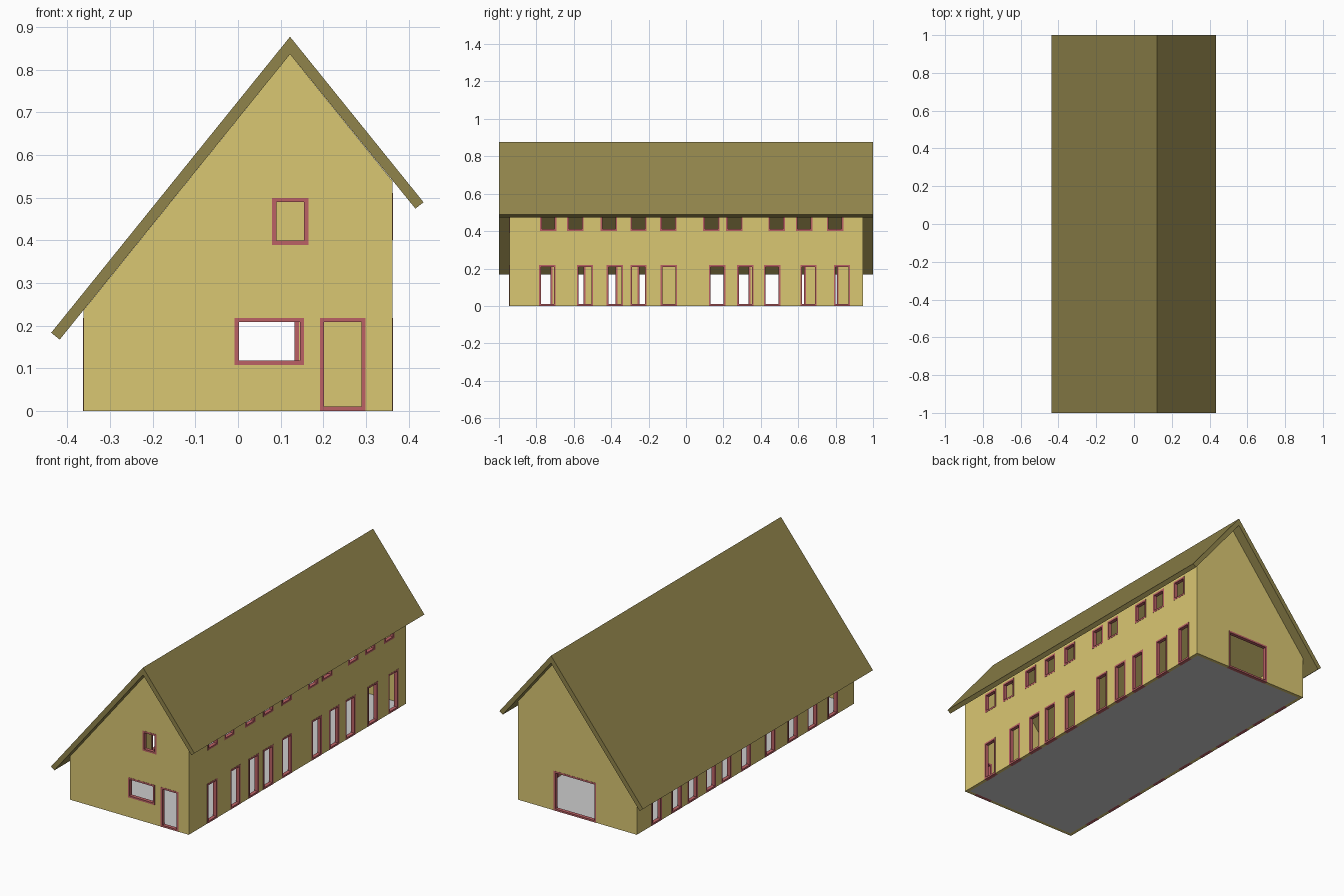
import bpy, bmesh

if "Cube" in bpy.data.objects:
    bpy.data.objects.remove(bpy.data.objects["Cube"])

HX, HY, T = 0.362, 0.945, 0.018      # wall half sizes and thickness
RIDGE_X, RIDGE_Z = 0.122, 0.836      # underside of the ridge
BAR, LIP = 0.01, 0.001               # frame bar width, frame projection


def material(name, rgb):
    m = bpy.data.materials.new(name)
    m.diffuse_color = (*rgb, 1)
    m.use_nodes = True
    m.node_tree.nodes["Principled BSDF"].inputs["Base Color"].default_value = m.diffuse_color
    return m


WALL = material("wall_yellow", (0.70, 0.57, 0.17))
ROOF = material("roof_olive", (0.28, 0.23, 0.07))
FRAME = material("frame_red", (0.50, 0.12, 0.13))


def add_object(name, bm, mat=None):
    bmesh.ops.recalc_face_normals(bm, faces=bm.faces)
    me = bpy.data.meshes.new(name)
    bm.to_mesh(me)
    bm.free()
    ob = bpy.data.objects.new(name, me)
    bpy.context.collection.objects.link(ob)
    if mat:
        me.materials.append(mat)
    return ob


def prism(name, profile, half, mat):
    """Extrude an x-z profile along y."""
    bm = bmesh.new()
    face = bm.faces.new([bm.verts.new((x, -half, z)) for x, z in profile])
    ext = bmesh.ops.extrude_face_region(bm, geom=[face])["geom"]
    verts = [v for v in ext if isinstance(v, bmesh.types.BMVert)]
    bmesh.ops.translate(bm, verts=verts, vec=(0, 2 * half, 0))
    return add_object(name, bm, mat)


def add_box(bm, lo, hi):
    verts = bmesh.ops.create_cube(bm, size=1)["verts"]
    for v in verts:
        v.co = [(a + b) / 2 + c * (b - a) for a, b, c in zip(lo, hi, v.co)]


def subtract(ob, cutter):
    mod = ob.modifiers.new("cut", "BOOLEAN")
    mod.operation, mod.solver, mod.object = "DIFFERENCE", "EXACT", cutter
    bpy.context.view_layer.objects.active = ob
    bpy.ops.object.modifier_apply(modifier=mod.name)
    bpy.data.objects.remove(cutter)


# Openings: name, wall side, start and end along the wall, bottom, top
openings = [
    ("front_window", "front", -0.008, 0.155, 0.108, 0.218),
    ("front_door", "front", 0.192, 0.299, 0, 0.218),
    ("front_attic_window", "front", 0.080, 0.165, 0.389, 0.499),
    ("back_gate", "back", -0.115, 0.143, 0, 0.218),
]
rows = [
    ("right_door", "right", 0, 0.218,
     (-0.741, -0.54, -0.38, -0.254, -0.091, 0.166, 0.318, 0.46, 0.655, 0.834)),
    ("right_upper_window", "right", 0.401, 0.511,
     (-0.737, -0.591, -0.412, -0.254, -0.094, 0.136, 0.259, 0.484, 0.631, 0.797)),
    ("left_door", "left", 0, 0.218,
     (-0.759, -0.582, -0.411, -0.215, -0.004, 0.166, 0.30, 0.46, 0.598, 0.772)),
]
for name, side, z0, z1, centres in rows:
    for i, c in enumerate(centres):
        openings.append((f"{name}_{i + 1}", side, c - 0.044, c + 0.044, z0, z1))


def place(side, u, depth, z):
    """Point on a wall: u along it, depth inward from its outer face."""
    return {"front": (u, -HY + depth, z), "back": (u, HY - depth, z),
            "right": (HX - depth, u, z), "left": (-HX + depth, u, z)}[side]


def window_frame(name, side, u0, u1, z0, z1):
    bm = bmesh.new()
    rings = []
    for depth, b in ((-LIP, 0), (-LIP, BAR), (T + LIP, BAR), (T + LIP, 0)):
        corners = ((u0 + b, z0 + b), (u1 - b, z0 + b), (u1 - b, z1 - b), (u0 + b, z1 - b))
        rings.append([bm.verts.new(place(side, u, depth, z)) for u, z in corners])
    for k in range(4):
        a, b = rings[k], rings[(k + 1) % 4]
        for i in range(4):
            j = (i + 1) % 4
            bm.faces.new((a[i], a[j], b[j], b[i]))
    return add_object(name + "_frame", bm, FRAME)


# Hollow walls following the roof line
walls = prism("walls", [(-HX, 0), (HX, 0), (HX, 0.539), (RIDGE_X, RIDGE_Z), (-HX, 0.236)],
              HY, WALL)
bm = bmesh.new()
add_box(bm, (-HX + T, -HY + T, -1), (HX - T, HY - T, 2))
subtract(walls, add_object("interior_cutter", bm))

# Openings and their frames
bm = bmesh.new()
for name, side, u0, u1, z0, z1 in openings:
    a = place(side, u0, -0.01, z0 if z0 else -0.05)
    b = place(side, u1, T + 0.01, z1)
    add_box(bm, [min(p) for p in zip(a, b)], [max(p) for p in zip(a, b)])
    window_frame(name, side, u0, u1, z0, z1)
subtract(walls, add_object("opening_cutter", bm))

# Asymmetric gable roof
prism("roof", [(-0.438, 0.183), (-0.418, 0.167), (RIDGE_X, RIDGE_Z), (0.416, 0.474),
               (0.435, 0.489), (RIDGE_X, 0.877)], 1.0, ROOF)

# Ground floor slab
bm = bmesh.new()
add_box(bm, (-HX + T, -HY + T, 0), (HX - T, HY - T, 0.005))
add_object("floor", bm)
